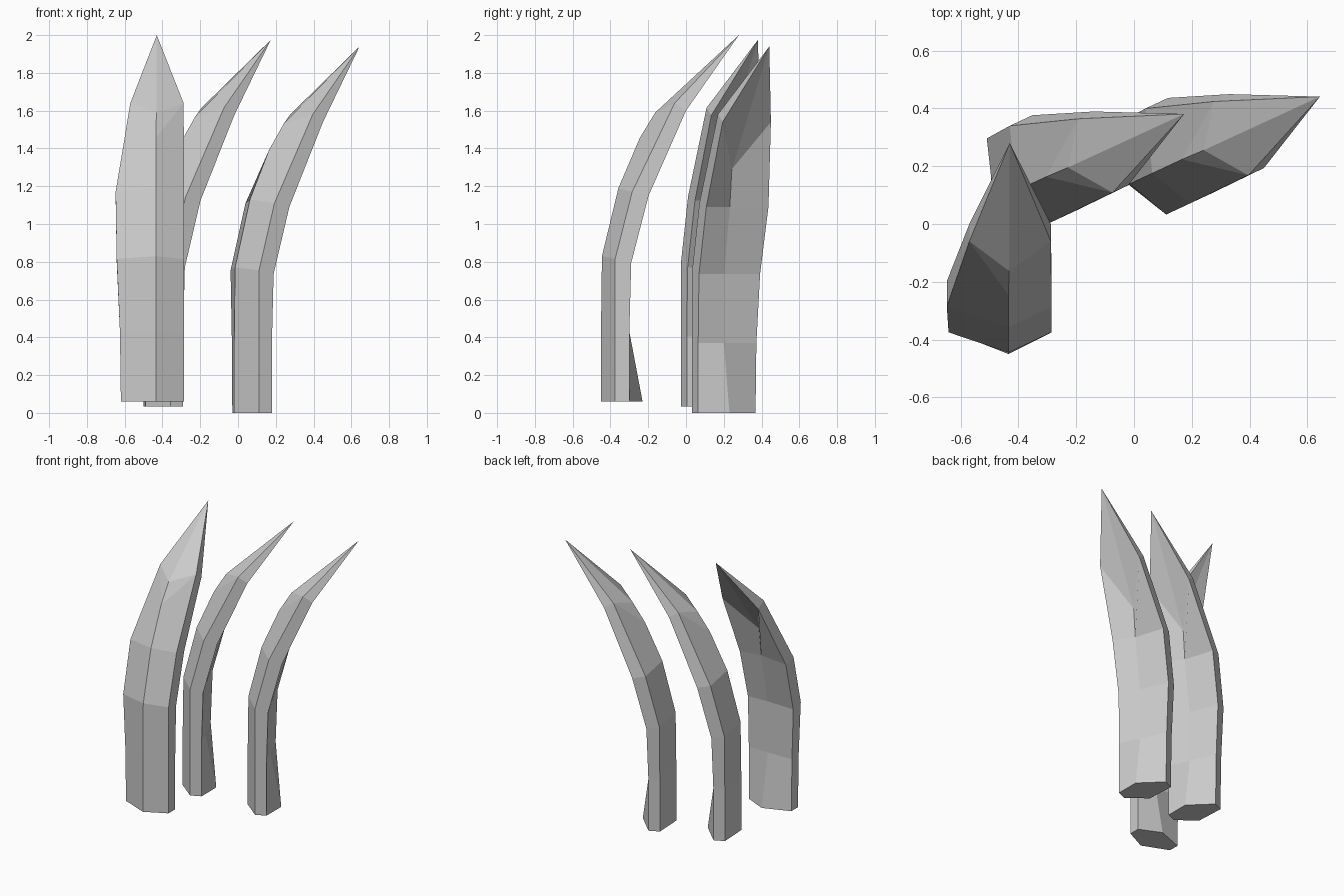
import bpy, bmesh, math
from mathutils import Matrix

if "Cube" in bpy.data.objects:
    bpy.data.objects.remove(bpy.data.objects["Cube"])

# Claw cross-sections, origin at the foot of the outer ridge, curving toward +y:
# left x, right x, then (y, z) of outer ridge, outer corners, inner corners, inner groove
SECTIONS = [
    (-.185, .15, (0, 0), (.075, 0), (.15, 0), (.22, 0)),
    (-.19, .15, (0, .375), (.075, .37), (.15, .37), (.15, .37)),
    (-.207, .15, (.005, .77), (.075, .755), (.16, .735), (.155, .735)),
    (-.213, .15, (.092, 1.13), (.165, 1.11), (.252, 1.09), (.225, 1.09)),
    (-.135, .147, (.205, 1.395), (.39, 1.58), (.45, 1.54), (.25, 1.29)),
]
RIDGE_PEAK = (.003, .287, 1.53)
TIP = (.005, .73, 1.94)


def make_claw(name, location, angle):
    bm = bmesh.new()
    rings = []
    for xl, xr, ridge, outer, inner, groove in SECTIONS:
        points = [(0, *ridge), (xr, *outer), (xr, *inner),
                  (0, *groove), (xl, *inner), (xl, *outer)]
        rings.append([bm.verts.new(p) for p in points])
    # shaft
    for a, b in zip(rings, rings[1:]):
        for i in range(6):
            j = (i + 1) % 6
            bm.faces.new((a[i], a[j], b[j], b[i]))
    bm.faces.new(rings[0][::-1])
    # pointed end
    top = rings[-1]
    peak, tip = bm.verts.new(RIDGE_PEAK), bm.verts.new(TIP)
    bm.faces.new((top[0], top[1], peak))
    bm.faces.new((top[5], top[0], peak))
    rim = [peak] + top[1:]
    for i in range(6):
        bm.faces.new((rim[i], rim[(i + 1) % 6], tip))
    bmesh.ops.recalc_face_normals(bm, faces=bm.faces)
    bm.transform(Matrix.Translation(location) @ Matrix.Rotation(math.radians(angle), 4, 'Z'))
    mesh = bpy.data.meshes.new(name)
    bm.to_mesh(mesh)
    bm.free()
    bpy.context.collection.objects.link(bpy.data.objects.new(name, mesh))


# three copies of the same claw
make_claw("front_claw", (-.435, -.45, .06), 0)
make_claw("middle_claw", (-.49, .077, .035), -65)
make_claw("right_claw", (-.02, .137, 0), -65)
